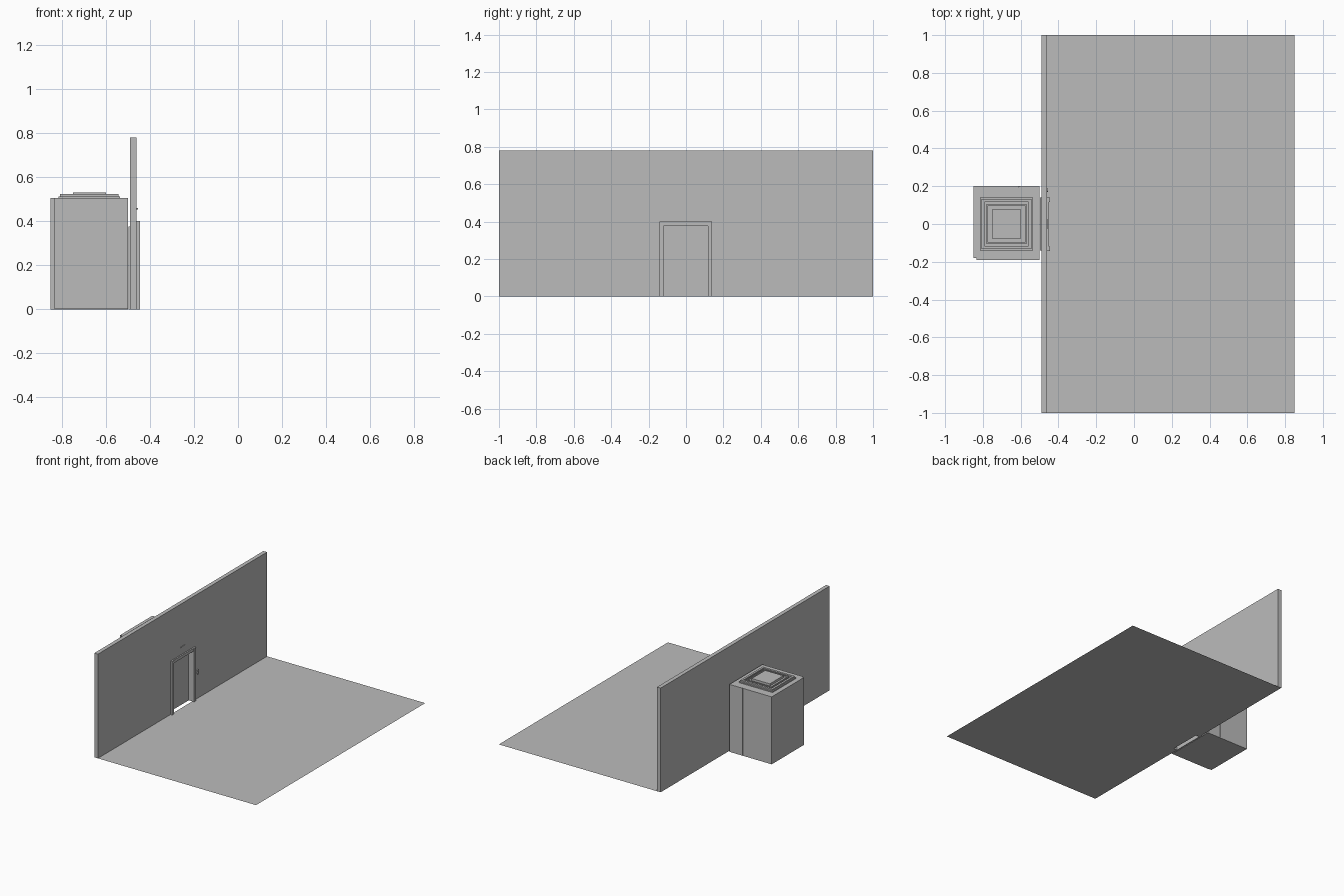
import bpy, bmesh, math

if "Cube" in bpy.data.objects:
    bpy.data.objects.remove(bpy.data.objects["Cube"])

grey = bpy.data.materials.new("plain_grey")
grey.diffuse_color = (0.5, 0.5, 0.5, 1)
grey.use_nodes = True
grey.node_tree.nodes["Principled BSDF"].inputs["Base Color"].default_value = grey.diffuse_color


def finish(name, bm):
    mesh = bpy.data.meshes.new(name)
    bm.to_mesh(mesh)
    bm.free()
    mesh.materials.append(grey)
    obj = bpy.data.objects.new(name, mesh)
    bpy.context.collection.objects.link(obj)
    return obj


def add_box(bm, x, y, z):
    verts = bmesh.ops.create_cube(bm, size=1)["verts"]
    for v in verts:
        for i, (lo, hi) in enumerate((x, y, z)):
            v.co[i] = hi if v.co[i] > 0 else lo


def boxes(name, *spans):
    bm = bmesh.new()
    for s in spans:
        add_box(bm, *s)
    return finish(name, bm)


def ring(name, cx, outer, inner, z):
    # square frame made of four bars around (cx, 0)
    boxes(name,
          ((cx - outer, cx + outer), (inner, outer), z),
          ((cx - outer, cx + outer), (-outer, -inner), z),
          ((cx - outer, cx - inner), (-inner, inner), z),
          ((cx + inner, cx + outer), (-inner, inner), z))


# lobby floor: a single sheet
bm = bmesh.new()
bm.faces.new([bm.verts.new(p) for p in
              ((-0.46, -1, 0), (0.85, -1, 0), (0.85, 1, 0), (-0.46, 1, 0))])
finish("lobby_floor", bm)

# wall with a doorway, extruded from its outline
bm = bmesh.new()
outline = ((-1, 0), (-0.12, 0), (-0.12, 0.38), (0.117, 0.38),
           (0.117, 0), (1, 0), (1, 0.78), (-1, 0.78))
face = bm.faces.new([bm.verts.new((-0.49, y, z)) for y, z in outline])
new = bmesh.ops.extrude_face_region(bm, geom=[face])["geom"]
bmesh.ops.translate(bm, vec=(0.03, 0, 0),
                    verts=[g for g in new if isinstance(g, bmesh.types.BMVert)])
bmesh.ops.recalc_face_normals(bm, faces=bm.faces)
finish("lobby_wall", bm)

# door frame and the door leaf behind the wall
boxes("door_frame",
      ((-0.46, -0.445), (-0.143, -0.12), (0, 0.4)),
      ((-0.46, -0.445), (0.117, 0.14), (0, 0.4)),
      ((-0.46, -0.45), (-0.12, 0.117), (0.378, 0.4)))
boxes("door_leaf", ((-0.497, -0.49), (-0.14, 0.14), (0, 0.377)))

# floor indicator above the door
boxes("floor_indicator", ((-0.46, -0.455), (-0.025, 0.025), (0.453, 0.46)))

# two round call buttons beside the door
bm = bmesh.new()
for z in (0.19, 0.21):
    vs = bmesh.ops.create_cone(bm, cap_ends=True, segments=12, radius1=0.009,
                               radius2=0.009, depth=0.006)["verts"]
    for v in vs:
        a, b, c = v.co
        v.co = (-0.457 + c, 0.178 + a, z + b)
finish("call_buttons", bm)

# lift car: hollow, with panels, floor and ceiling
boxes("car_back_panel", ((-0.85, -0.835), (-0.18, 0.2), (0.005, 0.505)))
boxes("car_right_panel", ((-0.835, -0.5), (-0.19, -0.175), (0.005, 0.505)))
boxes("car_left_panel",
      ((-0.835, -0.612), (0.185, 0.2), (0.005, 0.505)),
      ((-0.608, -0.5), (0.185, 0.2), (0.005, 0.505)),
      ((-0.612, -0.608), (0.185, 0.197), (0.005, 0.505)))
boxes("car_floor", ((-0.85, -0.5), (-0.18, 0.2), (0, 0.005)))
boxes("car_ceiling", ((-0.835, -0.5), (-0.175, 0.185), (0.49, 0.505)))

# stepped roof trim
CX = -0.675
boxes("roof_base", ((CX - 0.14, CX + 0.14), (-0.14, 0.14), (0.505, 0.513)))
ring("roof_rim", CX, 0.132, 0.116, (0.513, 0.523))
ring("roof_inner_rim", CX, 0.105, 0.098, (0.513, 0.523))
boxes("roof_cap", ((CX - 0.075, CX + 0.075), (-0.08, 0.08), (0.513, 0.53)))
